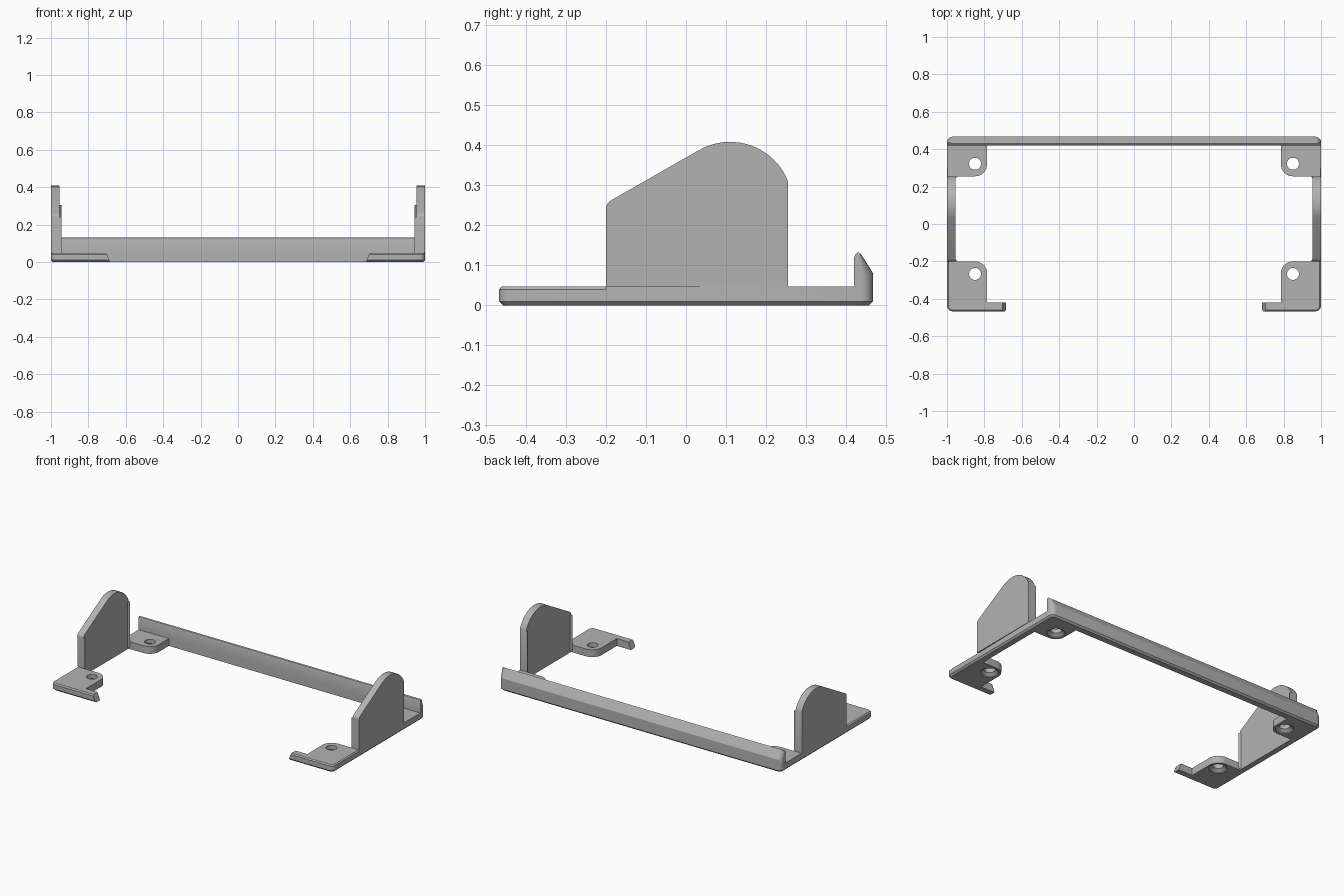
import bpy, bmesh, math

if "Cube" in bpy.data.objects:
    bpy.data.objects.remove(bpy.data.objects["Cube"])

BASE_H = 0.047   # thickness of the base frame
YB = 0.467       # half depth

metal = bpy.data.materials.new("grey")
metal.diffuse_color = (0.45, 0.45, 0.45, 1)
metal.use_nodes = True
metal.node_tree.nodes["Principled BSDF"].inputs["Base Color"].default_value = metal.diffuse_color


def arc(cx, cy, r, a0, a1, n=8):
    """Points on an arc, angles in degrees."""
    return [(cx + r * math.cos(math.radians(a0 + (a1 - a0) * i / n)),
             cy + r * math.sin(math.radians(a0 + (a1 - a0) * i / n))) for i in range(n + 1)]


def prism(points, place, lo, hi):
    """Extrude a 2D outline between lo and hi; place maps (u, v, w) to xyz."""
    bm = bmesh.new()
    a = [bm.verts.new(place(u, v, lo)) for u, v in points]
    b = [bm.verts.new(place(u, v, hi)) for u, v in points]
    n = len(points)
    bm.faces.new(a[::-1])
    bm.faces.new(b)
    for i in range(n):
        bm.faces.new((a[i], a[(i + 1) % n], b[(i + 1) % n], b[i]))
    bmesh.ops.recalc_face_normals(bm, faces=bm.faces)
    return bm


def bevel(bm, test, size, segments=1):
    edges = [e for e in bm.edges if test(e.verts[0].co, e.verts[1].co)]
    bmesh.ops.bevel(bm, geom=edges, offset=size, segments=segments, profile=0.5, affect='EDGES')


def make(name, bm):
    bmesh.ops.recalc_face_normals(bm, faces=bm.faces)
    me = bpy.data.meshes.new(name)
    bm.to_mesh(me)
    bm.free()
    ob = bpy.data.objects.new(name, me)
    bpy.context.collection.objects.link(ob)
    me.materials.append(metal)
    return ob


def smooth(ob):
    bpy.ops.object.select_all(action='DESELECT')
    ob.select_set(True)
    bpy.context.view_layer.objects.active = ob
    bpy.ops.object.shade_smooth_by_angle(angle=math.radians(25))


flat = lambda u, v, w: (u, v, w)
side = lambda u, v, w: (w, u, v)

# Base frame: four corner tabs, side strips, front lips and rear strip
half = [(0.785, 0.42)]
half += arc(0.85, 0.32, 0.065, 180, 270)
half += [(0.955, 0.255), (0.955, -0.2)]
half += arc(0.85, -0.265, 0.065, 90, 180)
half += [(0.785, -0.42), (0.685, -0.42), (0.685, -YB)]
half += arc(0.97, -YB + 0.03, 0.03, -90, 0, 5)
half += [(1, -0.2)]
half += arc(0.97, YB - 0.03, 0.03, 0, 90, 5)
bm = prism(half + [(-x, y) for x, y in reversed(half)], flat, 0, BASE_H)

# Sloping tips on the front lips
for v in bm.verts:
    if abs(abs(v.co.x) - 0.685) < 1e-4 and v.co.z > 0.01:
        v.co.x += math.copysign(0.018, v.co.x)


def outer(p):
    return abs(p.x) > 0.999 or abs(p.y) > YB - 0.001 or (abs(p.x) > 0.969 and abs(p.y) > YB - 0.031)


bevel(bm, lambda a, b: a.z < 1e-4 and b.z < 1e-4 and outer(a) and outer(b), 0.01)
bevel(bm, lambda a, b: min(a.z, b.z) > BASE_H - 1e-4 and outer(a) and outer(b)
      and max(a.y, b.y) < -0.19, 0.007)
frame = make("base_frame", bm)

# Countersunk screw holes
bm = bmesh.new()
profile = [(0.052, -0.02), (0.052, 0.004), (0.032, 0.02), (0.032, 0.08)]
N = 32
for cx in (-0.85, 0.85):
    for cy in (-0.267, 0.322):
        rings = [[bm.verts.new((cx + r * math.cos(2 * math.pi * i / N),
                                cy + r * math.sin(2 * math.pi * i / N), z)) for i in range(N)]
                 for r, z in profile]
        bm.faces.new(rings[0][::-1])
        bm.faces.new(rings[-1])
        for p, q in zip(rings, rings[1:]):
            for i in range(N):
                bm.faces.new((p[i], p[(i + 1) % N], q[(i + 1) % N], q[i]))
cutter = make("hole_cutter", bm)
cutter.hide_render = True
cutter.hide_set(True)
smooth(frame)
mod = frame.modifiers.new("holes", 'BOOLEAN')
mod.operation = 'DIFFERENCE'
mod.solver = 'EXACT'
mod.object = cutter
bpy.context.view_layer.objects.active = frame
bpy.ops.object.modifier_apply(modifier=mod.name)
bpy.data.objects.remove(cutter)
smooth(frame)

# Rear rail with sloped back and rounded ends
rail = [(0.42, BASE_H), (0.42, 0.12), (0.423, 0.128), (0.43, 0.132), (0.437, 0.128),
        (YB, 0.08), (YB, BASE_H)]
bm = prism(rail, side, -1, 1)
bevel(bm, lambda a, b: abs(a.x - b.x) < 1e-4 and min(a.y, b.y) > 0.436
      and abs(a.z - b.z) > 1e-4, 0.03, 5)
smooth(make("rear_rail", bm))

# Side ears: sloped front edge running into a round top
ear = [(0.255, BASE_H)] + arc(0.11, 0.252, 0.156, 22, 120, 20)
ear += arc(-0.175, 0.240, 0.025, 120, 180, 5) + [(-0.2, BASE_H)]
for name, s in (("left_ear", -1), ("right_ear", 1)):
    smooth(make(name, prism(ear, side, *sorted((s * 0.955, s)))))
    # Small fillets flaring the upright ends inward
    for end, y, d, top in (("front", -0.2, 0.012, 0.24), ("rear", 0.255, -0.012, 0.305)):
        tri = [(s * 0.956, y), (s * 0.945, y), (s * 0.948, y + d * 0.4), (s * 0.955, y + d)]
        make(name + "_" + end + "_flare", prism(tri, flat, 0.01, top))
